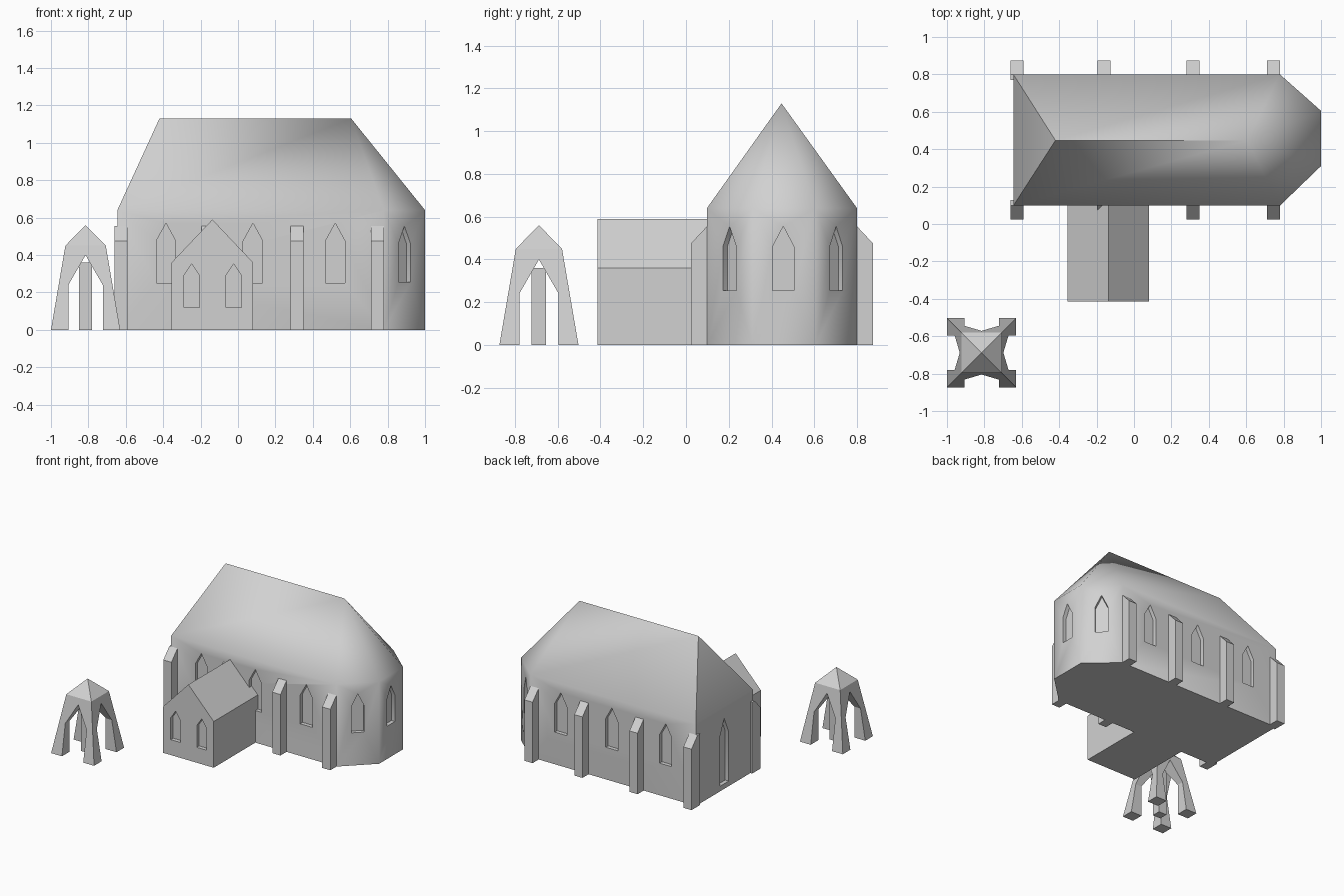
import bpy, bmesh, math
from mathutils import Vector, Matrix

if "Cube" in bpy.data.objects:
    bpy.data.objects.remove(bpy.data.objects["Cube"])

stone = bpy.data.materials.new("pale_stone")
stone.diffuse_color = (0.64, 0.64, 0.64, 1)
stone.use_nodes = True
stone.node_tree.nodes["Principled BSDF"].inputs["Base Color"].default_value = stone.diffuse_color


def make(name, verts, faces):
    bm = bmesh.new()
    vs = [bm.verts.new(v) for v in verts]
    for f in faces:
        bm.faces.new([vs[i] for i in f])
    bmesh.ops.recalc_face_normals(bm, faces=bm.faces)
    me = bpy.data.meshes.new(name)
    bm.to_mesh(me)
    bm.free()
    me.materials.append(stone)
    ob = bpy.data.objects.new(name, me)
    bpy.context.collection.objects.link(ob)
    return ob


def prism(name, profile, depth, matrix):
    """Profile in local (x, z), extruded from -depth to +depth along local y."""
    n = len(profile)
    verts = [matrix @ Vector((x, s * depth, z)) for s in (-1, 1) for x, z in profile]
    faces = [list(range(n)), list(range(n, 2 * n))]
    faces += [[i, (i + 1) % n, n + (i + 1) % n, n + i] for i in range(n)]
    return make(name, verts, faces)


def cut(ob, cutter):
    m = ob.modifiers.new("cut", 'BOOLEAN')
    m.operation = 'DIFFERENCE'
    m.solver = 'EXACT'
    m.object = cutter
    bpy.context.view_layer.objects.active = ob
    bpy.ops.object.modifier_apply(modifier=m.name)
    bpy.data.objects.remove(cutter)


def lancet(half, z0, shoulder, peak):
    return [(-half, z0), (half, z0), (half, shoulder), (0, peak), (-half, shoulder)]


def window(ob, x, y, angle, profile, depth=0.03):
    """Recess a pointed window; angle turns the local y axis (wall normal)."""
    m = Matrix.Translation((x, y, 0)) @ Matrix.Rotation(math.radians(angle), 4, 'Z')
    cut(ob, prism("window_cutter", profile, depth, m))


# Nave with polygonal apse and hipped roof in one body
Y0, Y1, E = 0.098, 0.80, 0.64
plan = [(-0.645, Y0), (0.78, Y0), (1.0, 0.31), (1.0, 0.605), (0.78, Y1), (-0.645, Y1)]
verts = [(x, y, z) for z in (0, E) for x, y in plan]
verts += [(-0.42, 0.447, 1.13), (0.605, 0.447, 1.13)]
faces = [list(range(6))] + [[i, (i + 1) % 6, 6 + (i + 1) % 6, 6 + i] for i in range(6)]
faces += [[6, 7, 13, 12], [7, 8, 13], [8, 9, 13], [9, 10, 13], [10, 11, 12, 13], [11, 6, 12]]
nave = make("nave", verts, faces)

# Nave, apse and west-end windows
tall = lancet(0.052, 0.25, 0.475, 0.57)
for x in (-0.385, 0.08, 0.52):
    for y in (Y0, Y1):
        window(nave, x, y, 0, tall)
small = lancet(0.045, 0.255, 0.46, 0.555)
window(nave, 0.89, 0.204, 45, small)
window(nave, 0.89, 0.7025, -45, small)
window(nave, 1.0, 0.455, 90, lancet(0.05, 0.255, 0.46, 0.555))
window(nave, -0.645, 0.45, 90, lancet(0.055, 0.04, 0.42, 0.55))
bpy.ops.object.select_all(action='DESELECT')
nave.select_set(True)
bpy.context.view_layer.objects.active = nave
bpy.ops.object.shade_smooth_by_angle(angle=math.radians(60))

# Buttresses with sloped tops along both long walls
for x in (-0.625, -0.16, 0.315, 0.745):
    for side, wall in ((-1, Y0), (1, Y1)):
        prof = [(-0.03, 0), (0.075, 0), (0.075, 0.475), (0, 0.555), (-0.03, 0.555)]
        m = Matrix.Translation((x, wall, 0)) @ Matrix.Rotation(math.radians(90 * side), 4, 'Z')
        prism("buttress", prof, 0.035, m)

# Gabled side porch
porch = prism("porch", [(-0.218, 0), (0.218, 0), (0.218, 0.36), (0, 0.59), (-0.218, 0.36)],
              0.272, Matrix.Translation((-0.137, -0.143, 0)))
for x in (-0.248, -0.023):
    window(porch, x, -0.415, 0, lancet(0.042, 0.12, 0.29, 0.353))

# Free-standing canopy: tapered body, pyramid cap, arches cut both ways
cx, cy = -0.815, -0.688
verts = [(cx + sx * r, cy + sy * r, z) for r, z in ((0.185, 0), (0.108, 0.45))
         for sx, sy in ((-1, -1), (1, -1), (1, 1), (-1, 1))] + [(cx, cy, 0.56)]
faces = [[0, 1, 2, 3]] + [[i, (i + 1) % 4, 4 + (i + 1) % 4, 4 + i] for i in range(4)]
faces += [[4 + i, 4 + (i + 1) % 4, 8] for i in range(4)]
canopy = make("canopy", verts, faces)
for angle in (0, 90):
    window(canopy, cx, cy, angle, lancet(0.092, -0.1, 0.24, 0.40), 0.4)

# Central post under the canopy
prism("canopy_post", [(-0.034, 0), (0.034, 0), (0.034, 0.36), (-0.034, 0.36)], 0.034,
      Matrix.Translation((cx, cy, 0)))
